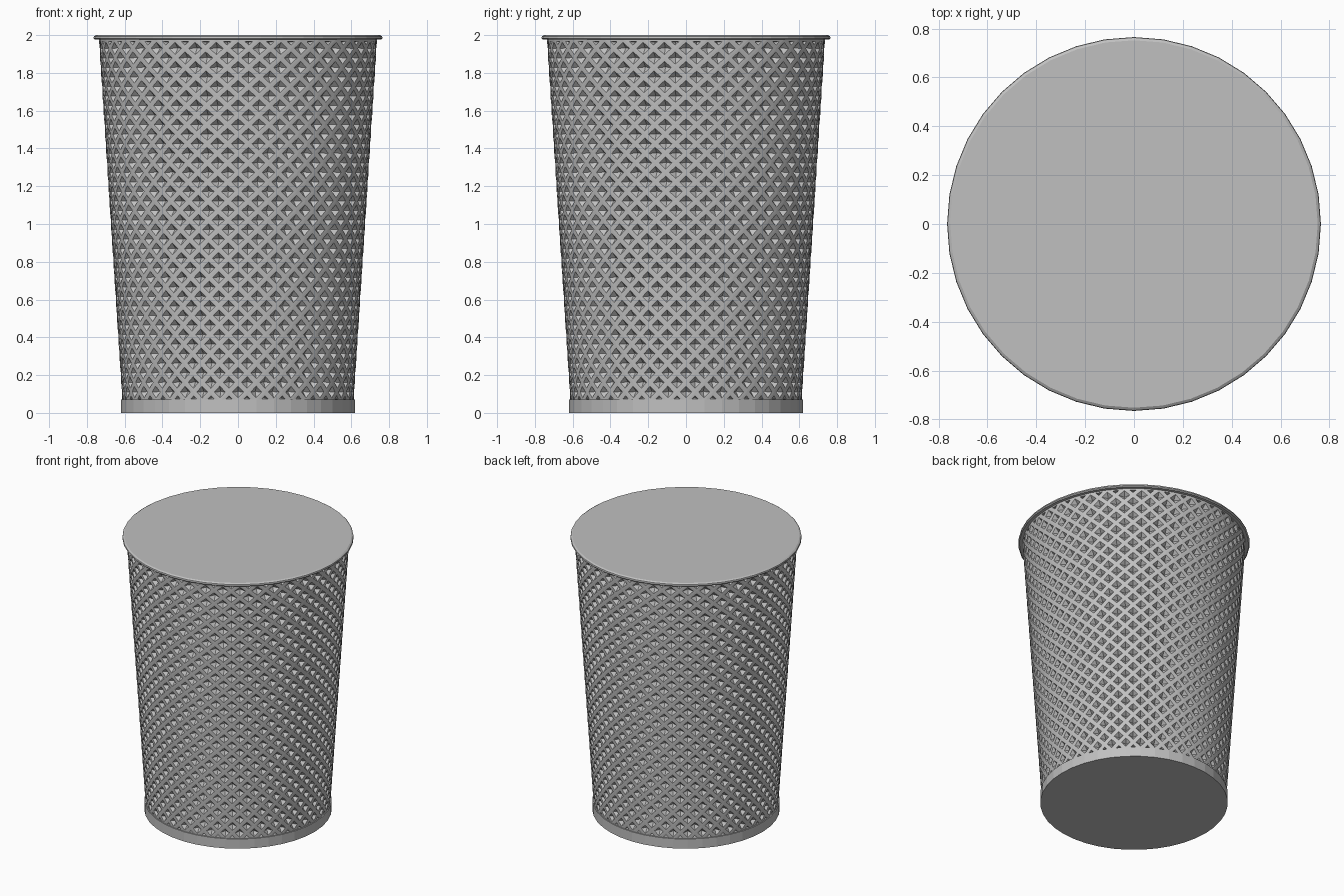
import bpy
import bmesh
from math import sin, cos, tau

cube = bpy.data.objects.get("Cube")
if cube:
    bpy.data.objects.remove(cube, do_unlink=True)

SIDES = 40        # diamonds around the basket
ROWS = 38         # half-diamond steps up the wall
Z_LOW, Z_HIGH = 0.06, 1.98
R_LOW, R_HIGH = 0.612, 0.737

grey = bpy.data.materials.new("grey metal")
grey.use_nodes = True
colour = (0.53, 0.53, 0.53, 1)
grey.diffuse_color = colour
grey.node_tree.nodes["Principled BSDF"].inputs["Base Color"].default_value = colour


def ring(bm, radius, z, shift=0.0):
    """One circle of vertices."""
    angles = [(j + shift) * tau / SIDES for j in range(SIDES)]
    return [bm.verts.new((radius * cos(a), radius * sin(a), z)) for a in angles]


def finish(bm, name):
    mesh = bpy.data.meshes.new(name)
    bm.to_mesh(mesh)
    bm.free()
    mesh.materials.append(grey)
    obj = bpy.data.objects.new(name, mesh)
    bpy.context.collection.objects.link(obj)
    return obj


def turned_disc(name, profile):
    """Closed round part from a (radius, height) profile, bottom to top."""
    bm = bmesh.new()
    rings = [ring(bm, r, z) for r, z in profile]
    for low, high in zip(rings, rings[1:]):
        for j in range(SIDES):
            n = (j + 1) % SIDES
            bm.faces.new((low[j], low[n], high[n], high[j]))
    bm.faces.new(rings[0][::-1])
    bm.faces.new(rings[-1])
    return finish(bm, name)


# Tapered wall laid out as diamonds, each sunk to a point between flat bars
bm = bmesh.new()
rows = []
for k in range(ROWS + 1):
    t = k / ROWS
    rows.append(ring(bm, R_LOW + (R_HIGH - R_LOW) * t,
                     Z_LOW + (Z_HIGH - Z_LOW) * t, 0.5 * (k % 2)))
for j in range(SIDES):
    n = (j + 1) % SIDES
    bm.faces.new((rows[0][j], rows[0][n], rows[1][j]))
    bm.faces.new((rows[-2][j], rows[-1][n], rows[-1][j]))
    for k in range(ROWS - 1):
        odd = k % 2
        right = rows[k + 1][(j + odd) % SIDES]
        left = rows[k + 1][(j + odd - 1) % SIDES]
        bm.faces.new((rows[k][j], right, rows[k + 2][j], left))
bm.normal_update()
cells = list(bm.faces)
bmesh.ops.inset_individual(bm, faces=cells, thickness=0.0135, use_even_offset=True)
bm.normal_update()
bmesh.ops.poke(bm, faces=cells, offset=-0.032)
finish(bm, "diamond_wall")

# Plain band and floor at the foot
turned_disc("base_band", [(0.62, 0.0), (0.62, 0.07), (0.60, 0.07)])

# Closed top with a narrow projecting lip
turned_disc("top_rim", [(0.725, 1.976), (0.758, 1.976), (0.765, 1.983),
                        (0.763, 1.993), (0.752, 2.0)])
